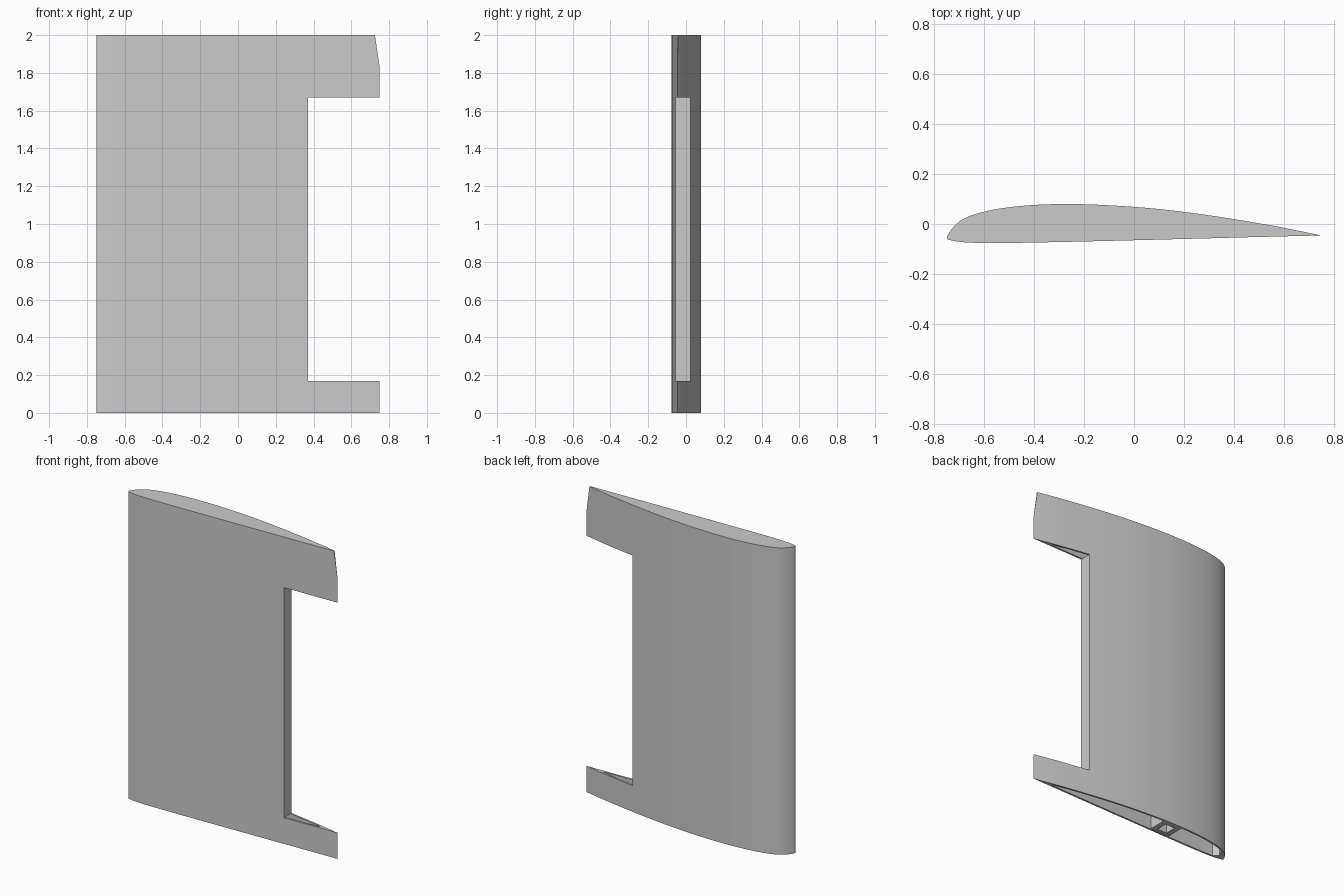
import bpy
from mathutils import Vector

cube = bpy.data.objects.get("Cube")
if cube:
    bpy.data.objects.remove(cube, do_unlink=True)

grey = bpy.data.materials.new("plain_grey")
grey.use_nodes = True
grey.diffuse_color = (0.6, 0.6, 0.6, 1)
grey.node_tree.nodes["Principled BSDF"].inputs["Base Color"].default_value = (0.6, 0.6, 0.6, 1)

SKIN = 0.012
# Outline from the trailing edge over the upper side to the nose and back below
OUTLINE = [(0.75, -0.046), (0.62, -0.019), (0.5, 0.003), (0.3, 0.035), (0.1, 0.06),
           (-0.1, 0.075), (-0.27, 0.08), (-0.42, 0.075), (-0.55, 0.06), (-0.65, 0.035),
           (-0.71, 0.002), (-0.75, -0.052), (-0.725, -0.067), (-0.65, -0.075),
           (-0.5, -0.076), (-0.2, -0.07), (0.2, -0.06), (0.5, -0.052), (0.75, -0.046)]


def spline(points, steps=5):
    """Catmull-Rom curve through the points, ends kept sharp."""
    p = [Vector(q) for q in points]
    p = [2 * p[0] - p[1]] + p + [2 * p[-1] - p[-2]]
    out = []
    for a, b, c, d in zip(p, p[1:], p[2:], p[3:]):
        for i in range(steps):
            t = i / steps
            out.append(0.5 * (2 * b + (c - a) * t + (2 * a - 5 * b + 4 * c - d) * t * t
                              + (3 * b - a - 3 * c + d) * t ** 3))
    return out


def prism(name, loop, low, high, axis="z"):
    """Extrude a closed outline along z, or along y when it lies in the xz plane."""
    def place(q, h):
        return (q[0], q[1], h) if axis == "z" else (q[0], h, q[1])
    n = len(loop)
    verts = [place(q, low) for q in loop] + [place(q, high) for q in loop]
    faces = [tuple(range(n)), tuple(range(2 * n - 1, n - 1, -1))]
    faces += [(i, i + n, (i + 1) % n + n, (i + 1) % n) for i in range(n)]
    mesh = bpy.data.meshes.new(name)
    mesh.from_pydata(verts, [], faces)
    obj = bpy.data.objects.new(name, mesh)
    bpy.context.collection.objects.link(obj)
    mesh.materials.append(grey)
    bpy.ops.object.select_all(action="DESELECT")
    obj.select_set(True)
    bpy.context.view_layer.objects.active = obj
    bpy.ops.object.mode_set(mode="EDIT")
    bpy.ops.mesh.select_all(action="SELECT")
    bpy.ops.mesh.normals_make_consistent(inside=False)
    bpy.ops.object.mode_set(mode="OBJECT")
    return obj


def box(name, x, y, z):
    return prism(name, [(x[0], y[0]), (x[1], y[0]), (x[1], y[1]), (x[0], y[1])], *z)


def cut(target, cutter):
    bpy.context.view_layer.objects.active = target
    mod = target.modifiers.new("cut", "BOOLEAN")
    mod.operation, mod.solver, mod.object = "DIFFERENCE", "EXACT", cutter
    bpy.ops.object.modifier_apply(modifier=mod.name)
    bpy.data.objects.remove(cutter, do_unlink=True)


# Wing skin with a closed top and an open bottom
outer = spline(OUTLINE)
nose = min(range(len(outer)), key=lambda i: outer[i].x)
upper = [(p.x, p.y - SKIN) for p in outer[:nose] if -0.68 < p.x < 0.63]
lower = [(p.x, p.y + SKIN) for p in outer[nose:] if -0.68 < p.x < 0.63]
wing = prism("wing_skin", outer, 0, 2)
cut(wing, prism("cavity_cutter", upper + [(-0.7, -0.035)] + lower, -0.1, 1.98))

# Control surface cutout and slanted trailing tip
cut(wing, box("notch_cutter", (0.37, 0.9), (-0.3, 0.3), (0.17, 1.67)))
cut(wing, prism("tip_cutter", [(0.71, 2.1), (0.7544, 1.8), (0.9, 1.8), (0.9, 2.1)],
                -0.3, 0.3, "y"))
bpy.ops.object.select_all(action="DESELECT")
wing.select_set(True)
bpy.context.view_layer.objects.active = wing
bpy.ops.object.shade_smooth_by_angle(angle=0.5)

# Wall closing the cutout
box("cutout_wall", (0.355, 0.3695), (-0.054, 0.022), (0.17, 1.67))

# Square spar tube
spar = box("spar_tube", (-0.32, -0.18), (-0.064, 0.069), (0.002, 1.985))
cut(spar, box("spar_cutter", (-0.285, -0.215), (-0.035, 0.04), (-0.1, 1.97)))
